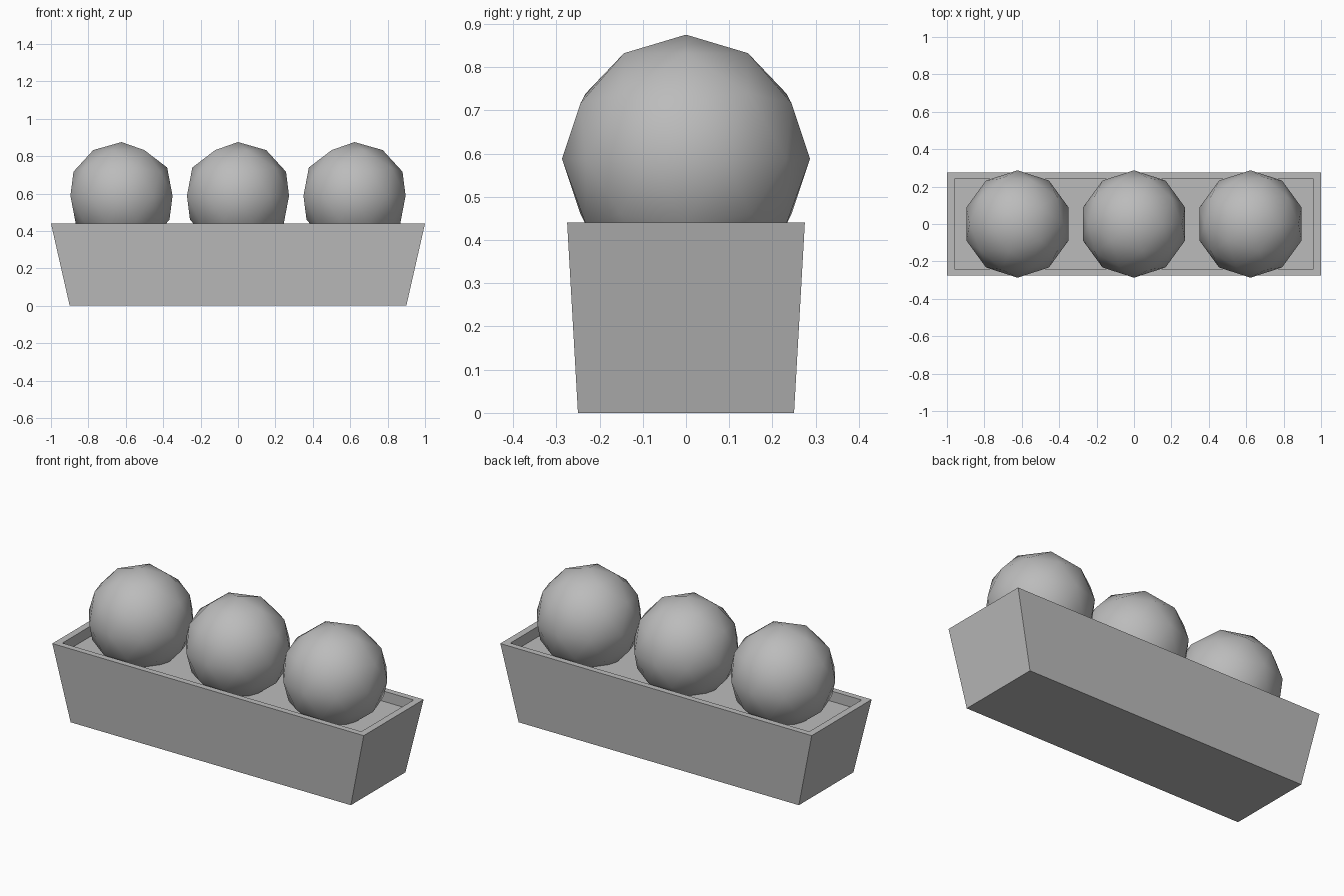
import bpy, bmesh
from mathutils import Matrix

cube = bpy.data.objects.get("Cube")
if cube:
    bpy.data.objects.remove(cube, do_unlink=True)


def material(name, rgb):
    mat = bpy.data.materials.new(name)
    mat.use_nodes = True
    color = (*rgb, 1)
    mat.diffuse_color = color
    mat.node_tree.nodes["Principled BSDF"].inputs["Base Color"].default_value = color
    return mat


grey = material("plain grey", (0.5, 0.5, 0.5))


def add_object(name, bm, smooth=False):
    mesh = bpy.data.meshes.new(name)
    bm.to_mesh(mesh)
    bm.free()
    mesh.materials.append(grey)
    for poly in mesh.polygons:
        poly.use_smooth = smooth
    obj = bpy.data.objects.new(name, mesh)
    bpy.context.collection.objects.link(obj)
    return obj


# Planter box: stacked rectangles for base, outer rim, inner rim and soil
bm = bmesh.new()
rings = []
for hx, hy, z in [(0.90, 0.25, 0), (1, 0.275, 0.44),
                  (0.96, 0.24, 0.44), (0.96, 0.24, 0.38)]:
    rings.append([bm.verts.new((sx * hx, sy * hy, z))
                  for sx, sy in [(-1, -1), (1, -1), (1, 1), (-1, 1)]])
bm.faces.new(rings[0][::-1])
for low, high in zip(rings, rings[1:]):
    for i in range(4):
        j = (i + 1) % 4
        bm.faces.new((low[i], low[j], high[j], high[i]))
bm.faces.new(rings[-1])
add_object("planter_box", bm)

# Round bushes, the one on the right mirrored
for name, x, flip in [("right_bush", -0.623, -1), ("middle_bush", 0, 1),
                      ("left_bush", 0.623, 1)]:
    bm = bmesh.new()
    bmesh.ops.create_icosphere(bm, subdivisions=2, radius=0.287,
                               matrix=Matrix.Diagonal((flip, 1, 1, 1)))
    bmesh.ops.recalc_face_normals(bm, faces=bm.faces)
    bush = add_object(name, bm, smooth=True)
    bush.location = (x, 0, 0.588)
